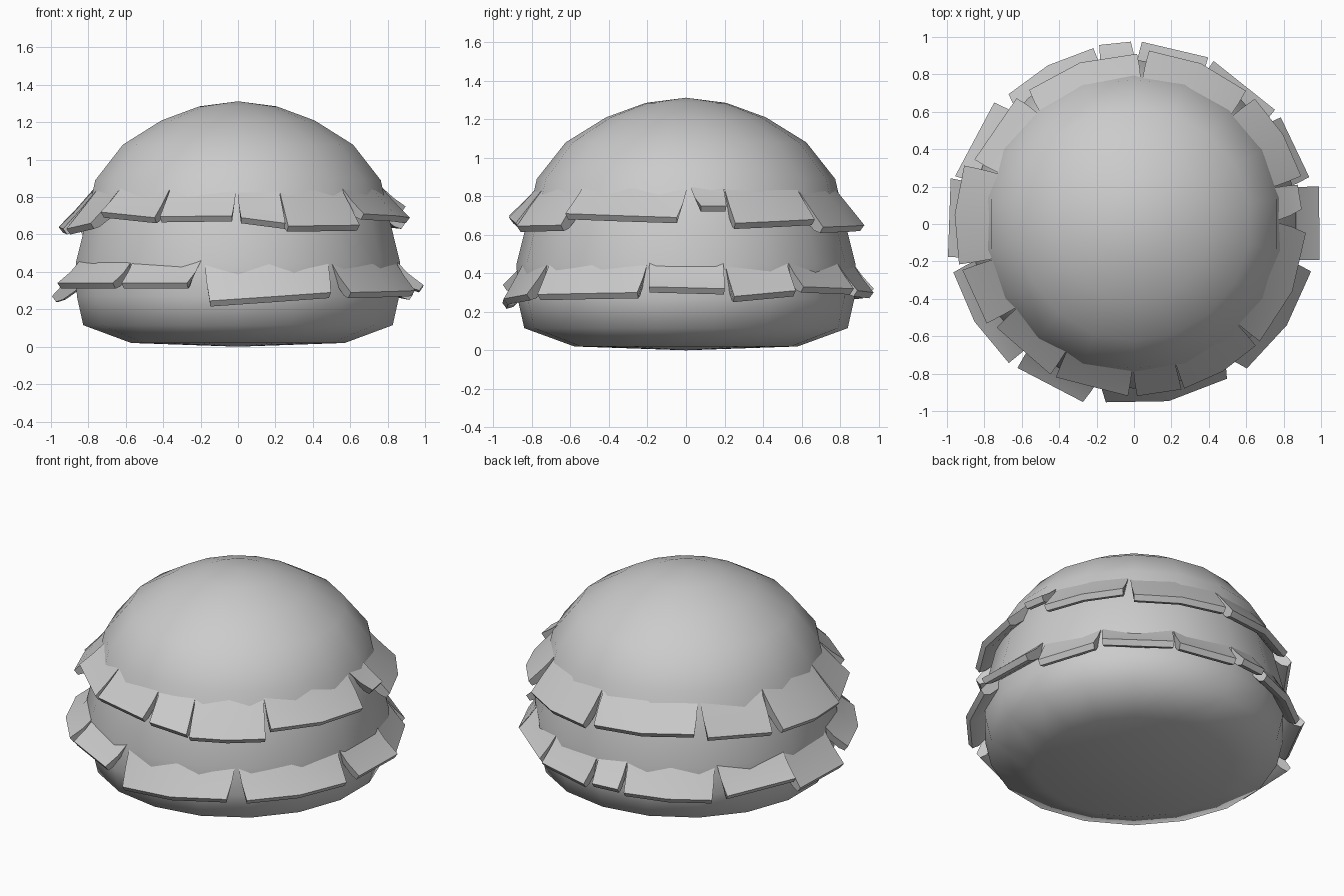
import bpy, bmesh
from math import cos, sin, radians

if "Cube" in bpy.data.objects:
    bpy.data.objects.remove(bpy.data.objects["Cube"])

# Body outline: radius, height
PROFILE = [(0.58, 0.02), (0.84, 0.115), (0.875, 0.27), (0.88, 0.45), (0.83, 0.65),
           (0.775, 0.89), (0.625, 1.08), (0.415, 1.21), (0.21, 1.285)]


def body_radius(z):
    for (r0, z0), (r1, z1) in zip(PROFILE, PROFILE[1:]):
        if z0 <= z <= z1:
            return r0 + (r1 - r0) * (z - z0) / (z1 - z0)
    return 0.5


def polar(r, a, z):
    return (r * cos(radians(a)), r * sin(radians(a)), z)


def finish(bm, name, angle):
    bmesh.ops.recalc_face_normals(bm, faces=bm.faces)
    me = bpy.data.meshes.new(name)
    bm.to_mesh(me)
    bm.free()
    ob = bpy.data.objects.new(name, me)
    bpy.context.collection.objects.link(ob)
    bpy.ops.object.select_all(action='DESELECT')
    ob.select_set(True)
    bpy.context.view_layer.objects.active = ob
    bpy.ops.object.shade_smooth_by_angle(angle=radians(angle))


def make_body(n=18):
    bm = bmesh.new()
    rings = [[bm.verts.new(polar(r, 360 * i / n + 10, z)) for i in range(n)] for r, z in PROFILE]
    low, top = bm.verts.new((0, 0, 0)), bm.verts.new((0, 0, 1.312))
    for i in range(n):
        j = (i + 1) % n
        for a, b in zip(rings, rings[1:]):
            bm.faces.new((a[i], a[j], b[j], b[i]))
        bm.faces.new((rings[0][j], rings[0][i], low))
        bm.faces.new((rings[-1][i], rings[-1][j], top))
    finish(bm, "body", 80)


def make_skirt(name, flaps, z_top):
    # Each flap: start angle, end angle, hem height at both ends, hem radius
    bm = bmesh.new()
    for k, (a0, a1, h0, h1, r) in enumerate(flaps):
        prev_end = flaps[k - 1][1] - (360 if k == 0 else 0)
        next_start = flaps[(k + 1) % len(flaps)][0] + (360 if k == len(flaps) - 1 else 0)
        t0, t1 = (a0 + prev_end) / 2, (a1 + next_start) / 2
        n = max(1, round((a1 - a0) / 18))
        cols = []
        for i in range(n + 1):
            f = i / n
            top_a, a = t0 + (t1 - t0) * f, a0 + (a1 - a0) * f
            z = h0 + (h1 - h0) * f
            zm = z + (z_top - z) * 0.5
            rm = body_radius(zm)
            pts = [(body_radius(z_top) - 0.03, top_a, z_top),
                   (rm + (r - rm) * 0.36, (a + top_a) / 2, zm),
                   (r, a, z + 0.03),
                   (r - 0.022, a, z),
                   (r - 0.06, a, z + 0.012),
                   (body_radius(z + 0.09) - 0.04, a, z + 0.09)]
            cols.append([bm.verts.new(polar(*p)) for p in pts])
        m = len(cols[0])
        for c, d in zip(cols, cols[1:]):
            for i in range(m):
                j = (i + 1) % m
                bm.faces.new((c[i], d[i], d[j], c[j]))
        bm.faces.new(cols[0])
        bm.faces.new(cols[-1])
    finish(bm, name, 50)


make_body()

make_skirt("lower_skirt", [
    (-52, -15, 0.26, 0.27, 0.98), (-11, 11.5, 0.30, 0.29, 1.01),
    (15, 36, 0.25, 0.28, 0.97), (39, 64, 0.30, 0.29, 0.97),
    (66, 87.5, 0.28, 0.27, 0.975), (91, 101, 0.29, 0.29, 0.975),
    (103, 134, 0.27, 0.25, 0.965), (139, 165, 0.28, 0.30, 0.99),
    (166, 190, 0.24, 0.24, 1.01), (195, 228, 0.31, 0.31, 1.0),
    (231, 254, 0.31, 0.31, 0.99), (261, 301, 0.215, 0.26, 0.965)], 0.49)

make_skirt("upper_skirt", [
    (-43, -3, 0.68, 0.66, 0.92), (5, 13.5, 0.72, 0.72, 0.90),
    (16, 46, 0.63, 0.65, 0.93), (50, 85, 0.61, 0.62, 0.93),
    (89, 128, 0.63, 0.65, 0.91), (133, 158, 0.63, 0.60, 0.92),
    (161, 193, 0.62, 0.60, 0.96), (195, 214, 0.60, 0.63, 0.95),
    (217, 241, 0.69, 0.66, 0.92), (243, 268, 0.665, 0.67, 0.92),
    (271, 286, 0.66, 0.63, 0.92), (287, 315, 0.615, 0.62, 0.92)], 0.87)
